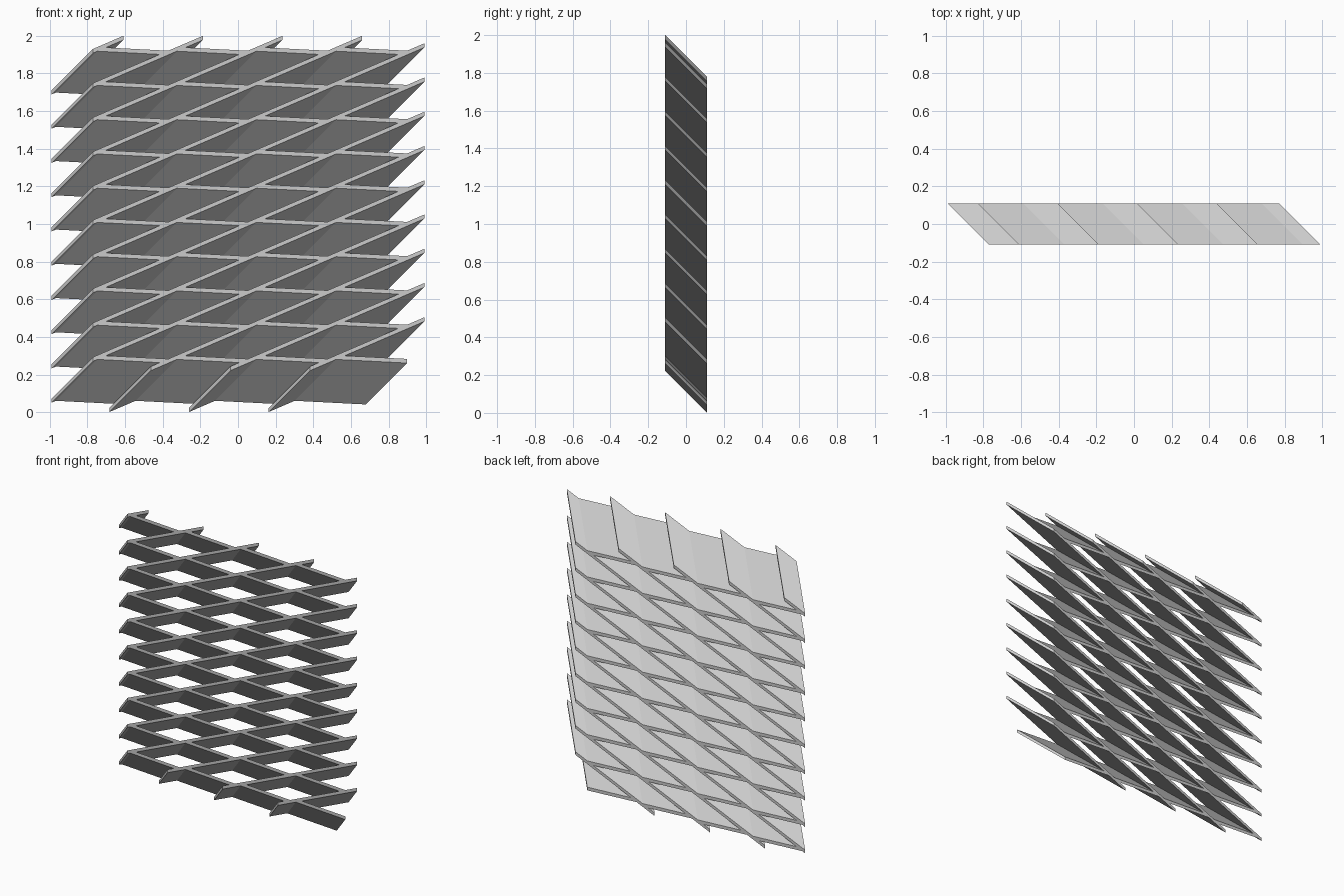
import bpy, bmesh

if "Cube" in bpy.data.objects:
    bpy.data.objects.remove(bpy.data.objects["Cube"])

D = 0.22                       # slanted extrusion: x+D, y-D, z+D from back to front
Y = D / 2
XL, XR = -0.77, 0.99           # front-face side limits
ZB, ZT = 0.232, 1.989          # front-face lower and upper limits of the bar centres
STEP, PITCH = 0.423, 0.182     # mesh cell width and height
SLOPE = PITCH / STEP
X0, Z0 = -0.793, 1.91          # first joint
BOND = 0.045                   # overlap of two strands at a joint
T = 0.011                      # half thickness, measured vertically


def bar(bm, x1, z1, x2, z2):
    """Flat strip between two points of the front plane, slanted backwards."""
    prof = [(x1, z1 - T), (x2, z2 - T), (x2, z2 + T), (x1, z1 + T)]
    front = [bm.verts.new((x, -Y, z)) for x, z in prof]
    back = [bm.verts.new((x - D, Y, z - D)) for x, z in prof]
    bm.faces.new(front)
    bm.faces.new(back[::-1])
    for i in range(4):
        j = (i + 1) % 4
        bm.faces.new((front[j], front[i], back[i], back[j]))


def finish(bm, name):
    bmesh.ops.recalc_face_normals(bm, faces=bm.faces[:])
    me = bpy.data.meshes.new(name)
    bm.to_mesh(me)
    bm.free()
    bpy.context.collection.objects.link(bpy.data.objects.new(name, me))


# Long rising strips, trimmed to the panel outline
bm = bmesh.new()
for c in range(13):
    def height(x):
        return Z0 - c * PITCH + SLOPE * (x - X0)

    def at(z):
        return X0 + (z - Z0 + c * PITCH) / SLOPE
    a, b = max(XL, at(ZB)), min(XR, at(ZT))
    bar(bm, a, height(a), b, height(b))
finish(bm, "rising_strips")

# Short, nearly level strips linking neighbouring rising strips
bm = bmesh.new()
for n in range(10):
    z = Z0 - n * PITCH
    for k in range(4):
        x = X0 + k * STEP
        bar(bm, x + BOND, z + BOND * SLOPE, x + STEP, z)
finish(bm, "level_strips")
